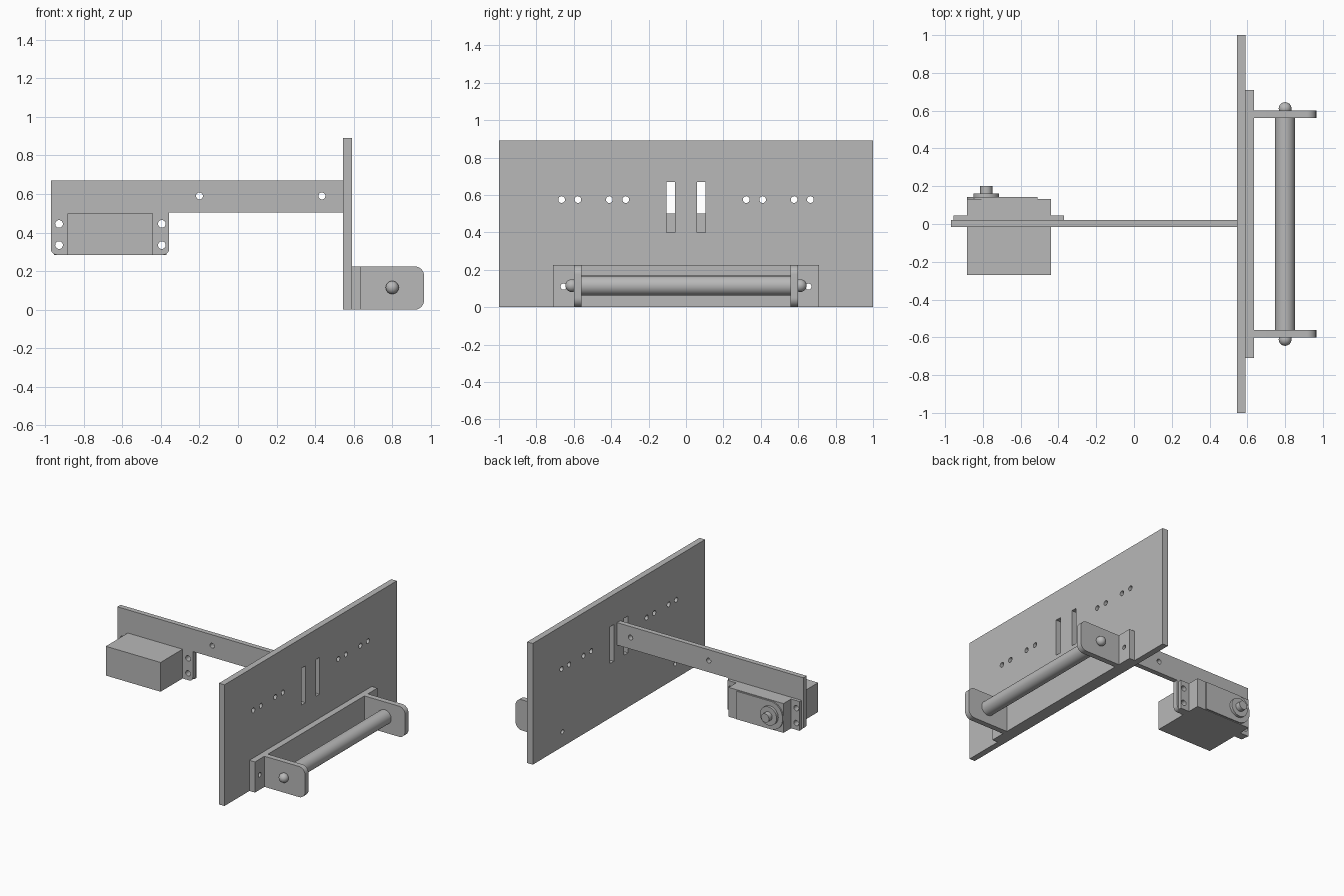
import bpy
import bmesh
from math import pi, cos, sin
from mathutils import Matrix, Vector

cube = bpy.data.objects.get("Cube")
if cube:
    bpy.data.objects.remove(cube, do_unlink=True)

grey = bpy.data.materials.new("plain grey")
grey.use_nodes = True
grey.diffuse_color = (0.48, 0.48, 0.48, 1)
grey.node_tree.nodes["Principled BSDF"].inputs["Base Color"].default_value = grey.diffuse_color

# Sketch planes: local x, y and extrusion direction as columns
SIDE = Matrix(((0, 0, 1), (1, 0, 0), (0, 1, 0))).to_4x4()    # sketch in y, z
FRONT = Matrix(((1, 0, 0), (0, 0, -1), (0, 1, 0))).to_4x4()  # sketch in x, z


def circle(x, y, r, n=24):
    return [(x + r * cos(2 * pi * i / n), y + r * sin(2 * pi * i / n)) for i in range(n)]


def box(x0, x1, y0, y1):
    return [(x0, y0), (x1, y0), (x1, y1), (x0, y1)]


def rounded(corners, steps=10):
    """Outline from (x, y, radius) square corners."""
    points = []
    for i, (x, y, r) in enumerate(corners):
        p = Vector((x, y))
        if not r:
            points.append(p)
            continue
        a = (Vector(corners[i - 1][:2]) - p).normalized()
        b = (Vector(corners[(i + 1) % len(corners)][:2]) - p).normalized()
        centre = p + r * (a + b)
        for k in range(steps + 1):
            t = k / steps * pi / 2
            points.append(centre - r * (b * cos(t) + a * sin(t)))
    return points


def finish(obj):
    obj.data.materials.clear()
    obj.data.materials.append(grey)
    bpy.ops.object.select_all(action='DESELECT')
    obj.select_set(True)
    bpy.context.view_layer.objects.active = obj
    bpy.ops.object.shade_smooth_by_angle(angle=pi / 6)
    return obj


def sheet(name, plane, low, high, outline, holes=()):
    """Extrude an outline with holes between two depths along world x or y."""
    curve = bpy.data.curves.new(name + " sketch", 'CURVE')
    curve.dimensions = '2D'
    curve.fill_mode = 'BOTH'
    curve.extrude = (high - low) / 2
    for loop in [outline, *holes]:
        spline = curve.splines.new('POLY')
        spline.points.add(len(loop) - 1)
        for point, (x, y) in zip(spline.points, loop):
            point.co = (x, y, 0, 1)
        spline.use_cyclic_u = True
    sketch = bpy.data.objects.new(name + " sketch", curve)
    bpy.context.collection.objects.link(sketch)
    graph = bpy.context.evaluated_depsgraph_get()
    mesh = bpy.data.meshes.new_from_object(sketch.evaluated_get(graph))
    bpy.data.objects.remove(sketch, do_unlink=True)
    middle = (low + high) / 2
    offset = Vector((middle, 0, 0)) if plane is SIDE else Vector((0, middle, 0))
    mesh.transform(Matrix.Translation(offset) @ plane)
    bm = bmesh.new()
    bm.from_mesh(mesh)
    bmesh.ops.remove_doubles(bm, verts=bm.verts, dist=0.0001)
    bmesh.ops.recalc_face_normals(bm, faces=bm.faces)
    bm.to_mesh(mesh)
    bm.free()
    obj = bpy.data.objects.new(name, mesh)
    bpy.context.collection.objects.link(obj)
    return finish(obj)


# Large upright plate with slots and screw holes
ROD_X, ROD_Z = 0.80, 0.115
screw_holes = [circle(s * 0.655, 0.11, 0.016) for s in (-1, 1)]
plate_holes = list(screw_holes)
for s in (-1, 1):
    plate_holes += [circle(s * y, 0.575, 0.018) for y in (0.322, 0.41, 0.578, 0.665)]
    inner, outer = sorted((s * 0.06, s * 0.103))
    plate_holes.append(box(inner, outer, 0.40, 0.67))
sheet("upright_plate", SIDE, 0.545, 0.59, box(-1, 1, 0, 0.89), plate_holes)

# Rod bracket: back strip, two ears, rod and domed ends
sheet("bracket_back", SIDE, 0.59, 0.635, box(-0.71, 0.71, 0, 0.225), screw_holes)
ear = rounded([(0.63, 0, 0), (0.965, 0, 0.05), (0.965, 0.225, 0.05), (0.63, 0.225, 0)])
for side, s in (("left", 1), ("right", -1)):
    low, high = sorted((s * 0.56, s * 0.60))
    sheet("bracket_ear_" + side, FRONT, low, high, ear)
    bpy.ops.mesh.primitive_uv_sphere_add(segments=32, ring_count=16, radius=0.034,
                                         location=(ROD_X, s * 0.611, ROD_Z))
    knob = bpy.context.object
    knob.name = "rod_end_" + side
    finish(knob)
sheet("rod", FRONT, -0.56, 0.56, circle(ROD_X, ROD_Z, 0.053, 40))

# Arm with two legs straddling the motor
motor_holes = [circle(x, z, 0.02) for x in (-0.928, -0.395) for z in (0.335, 0.445)]
arm_holes = [circle(x, 0.59, 0.018) for x in (-0.2, 0.435)]
arm = rounded([(-0.97, 0.67, 0), (-0.97, 0.285, 0.03), (-0.885, 0.285, 0),
               (-0.885, 0.50, 0), (-0.44, 0.50, 0), (-0.44, 0.285, 0),
               (-0.357, 0.285, 0.03), (-0.357, 0.505, 0), (0.545, 0.505, 0),
               (0.545, 0.67, 0)])
sheet("arm", FRONT, -0.015, 0.022, arm, motor_holes + arm_holes)

# Motor: body, mounting flange, raised cover, collar and shaft
sheet("motor_body", FRONT, -0.27, 0.133, box(-0.885, -0.44, 0.285, 0.50))
for side, x0, x1, holes in (("right", -0.955, -0.885, motor_holes[:2]),
                            ("left", -0.44, -0.37, motor_holes[2:])):
    sheet("motor_flange_" + side, FRONT, 0.022, 0.045, box(x0, x1, 0.285, 0.50), holes)
SHAFT_X, SHAFT_Z = -0.782, 0.392
cover = rounded([(-0.885, 0.289, 0.10), (-0.51, 0.289, 0), (-0.51, 0.495, 0),
                 (-0.885, 0.495, 0.10)])
sheet("motor_cover", FRONT, 0.133, 0.143, cover)
sheet("motor_collar", FRONT, 0.143, 0.162, circle(SHAFT_X, SHAFT_Z, 0.068, 32))
sheet("motor_shaft", FRONT, 0.162, 0.20, circle(SHAFT_X, SHAFT_Z, 0.032, 32))
